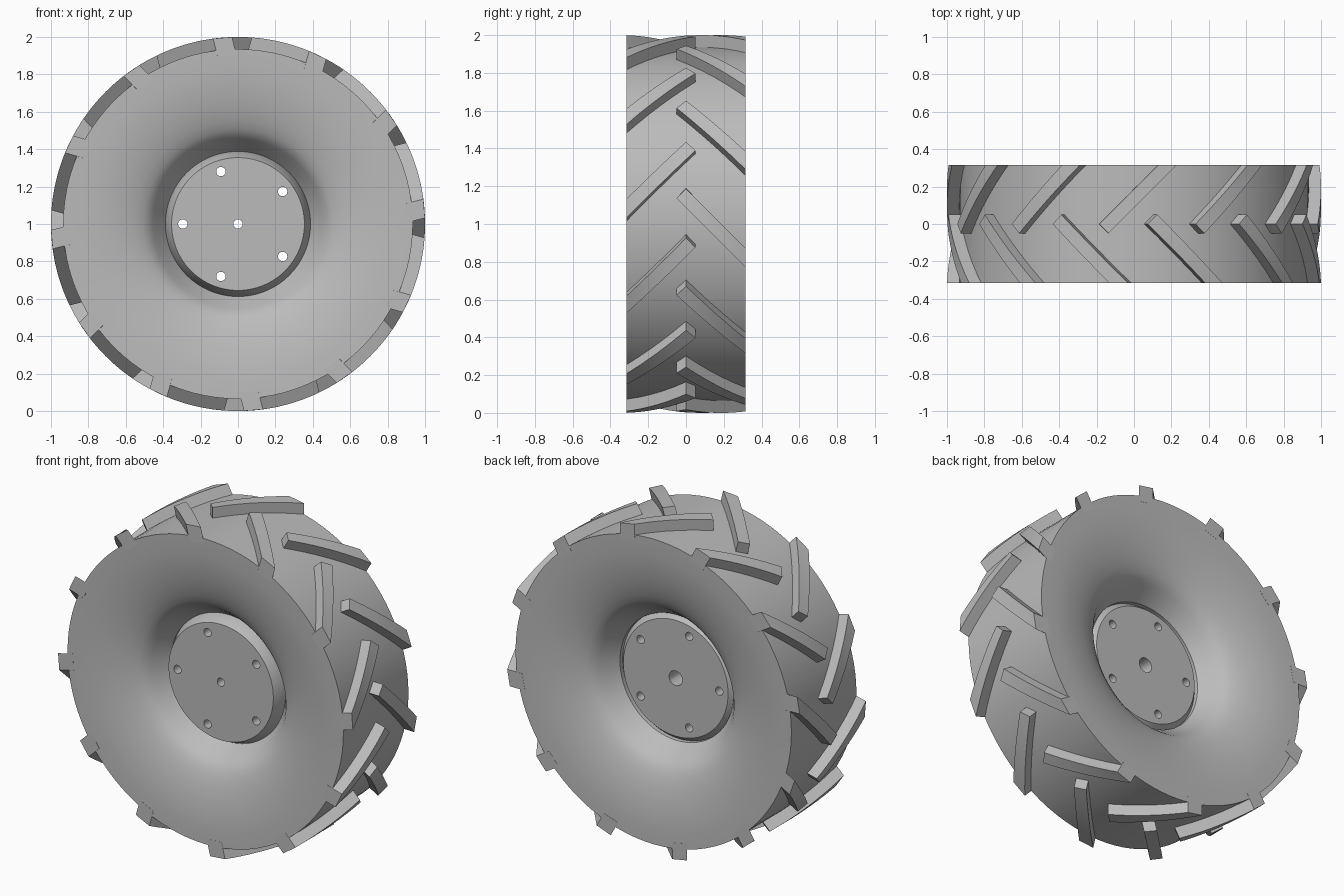
import bpy, bmesh, math
from mathutils import Vector

if "Cube" in bpy.data.objects:
    bpy.data.objects.remove(bpy.data.objects["Cube"])

HALF = 0.315      # half width of the tire
TREAD = 0.935     # tread surface radius
CENTRE = Vector((0, 0, 1))

grey = bpy.data.materials.new("plain_grey")
grey.use_nodes = True
grey.diffuse_color = (0.5, 0.5, 0.5, 1)
grey.node_tree.nodes["Principled BSDF"].inputs["Base Color"].default_value = (0.5, 0.5, 0.5, 1)


def finish(bm, name, smooth=True):
    bmesh.ops.recalc_face_normals(bm, faces=bm.faces)
    mesh = bpy.data.meshes.new(name)
    bm.to_mesh(mesh)
    bm.free()
    obj = bpy.data.objects.new(name, mesh)
    bpy.context.collection.objects.link(obj)
    mesh.materials.append(grey)
    if smooth:
        smooth_edges(obj)
    return obj


def smooth_edges(obj):
    bpy.ops.object.select_all(action='DESELECT')
    obj.select_set(True)
    bpy.context.view_layer.objects.active = obj
    bpy.ops.object.shade_smooth_by_angle(angle=math.radians(28))


def polar(r, angle, y):
    """Point on the wheel, angle clockwise from the top seen from the front."""
    return CENTRE + Vector((r * math.sin(angle), y, r * math.cos(angle)))


def lathe(name, profile, closed, centre=(0, 0), segments=96, smooth=True):
    bm = bmesh.new()
    off = Vector((centre[0], 0, centre[1]))
    rings = [[bm.verts.new(polar(r, math.tau * i / segments, y) + off)
              for i in range(segments)] for r, y in profile]
    pairs = list(zip(rings, rings[1:]))
    if closed:
        pairs.append((rings[-1], rings[0]))
    else:
        bm.faces.new(rings[0])
        bm.faces.new(rings[-1])
    for a, b in pairs:
        for i in range(segments):
            j = (i + 1) % segments
            bm.faces.new((a[i], a[j], b[j], b[i]))
    return finish(bm, name, smooth)


# Tire: flat outer wall rolling into a steep dish, mirrored front to back
wall = [(TREAD, -HALF), (0.84, -0.313), (0.76, -0.306), (0.68, -0.293), (0.61, -0.276),
        (0.55, -0.256), (0.505, -0.235), (0.475, -0.213), (0.455, -0.188),
        (0.435, -0.16), (0.385, -0.09)]
lathe("tire", wall + [(r, -y) for r, y in reversed(wall)], closed=True)

# Hub: bevelled disc, set deeper at the back
hub = lathe("hub", [(0.355, -0.165), (0.388, -0.1), (0.388, 0.06), (0.355, 0.1)], closed=False)


# Bolt holes, axle hole and its wider bore at the back
def drill(radius, x, z, y0=-0.4, y1=0.4):
    cutter = lathe("hole_cutter", [(radius, y0), (radius, y1)], False, (x, z), 24, False)
    cutter.hide_render = True
    mod = hub.modifiers.new("hole", 'BOOLEAN')
    mod.operation = 'DIFFERENCE'
    mod.solver = 'EXACT'
    mod.object = cutter
    bpy.context.view_layer.objects.active = hub
    bpy.ops.object.modifier_apply(modifier=mod.name)
    bpy.data.objects.remove(cutter)


for i in range(5):
    a = math.pi + math.tau * i / 5
    drill(0.025, 0.295 * math.cos(a), 0.295 * math.sin(a))
drill(0.025, 0, 0)
drill(0.045, 0, 0, y0=-0.03)
smooth_edges(hub)


# Tread lugs: diagonal bars, square inner end, outer end flush with the wall
def lugs(name, side, first_angle, count=12, steps=10):
    bm = bmesh.new()
    start, notch = -0.204, 0.05
    for k in range(count):
        angle = first_angle + math.tau * k / count
        radial = Vector((math.sin(angle), 0, math.cos(angle)))
        tangent = Vector((math.cos(angle), 0, -math.sin(angle)))
        sections = []
        for s in range(steps + 1):
            t = s / steps
            lead = (start + HALF * t, HALF * t)
            trail = (start + notch + (HALF + notch) * t, (HALF + notch) * t - notch)
            ring = []
            for (u, y), r in ((lead, 0.9), (lead, 1.0), (trail, 1.0), (trail, 0.9)):
                h = math.sqrt(r * r - u * u)
                ring.append(bm.verts.new(CENTRE + tangent * u + radial * h
                                         + Vector((0, side * y, 0))))
            sections.append(ring)
        for a, b in zip(sections, sections[1:]):
            for i in range(4):
                j = (i + 1) % 4
                bm.faces.new((a[i], a[j], b[j], b[i]))
        bm.faces.new(sections[0])
        bm.faces.new(sections[-1])
    return finish(bm, name)


lugs("front_lugs", -1, math.radians(-14))
lugs("back_lugs", 1, math.radians(1))
